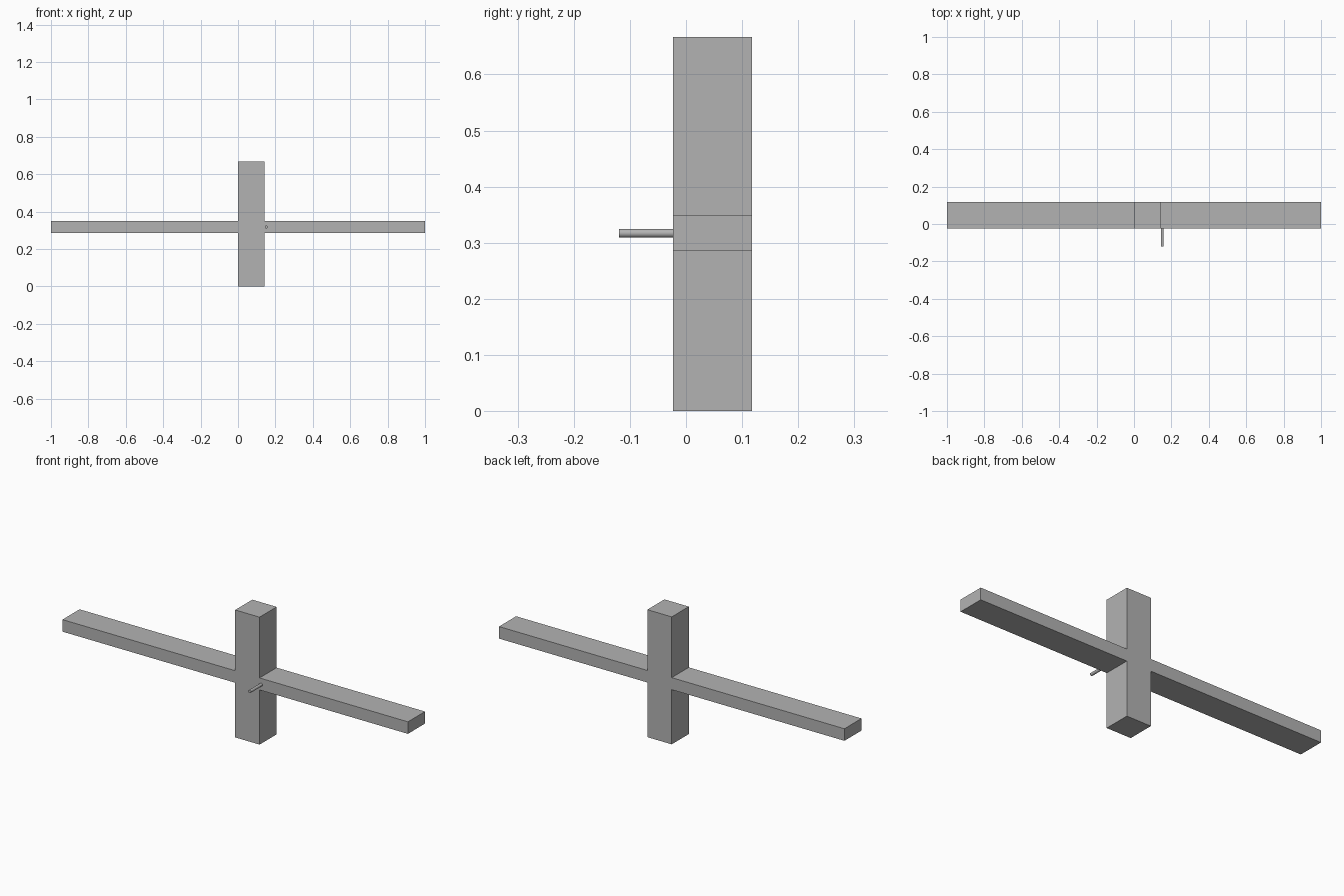
import bpy
import math
from mathutils import Vector

cube = bpy.data.objects.get("Cube")
if cube:
    bpy.data.objects.remove(cube, do_unlink=True)

# One plain grey for every part
grey = bpy.data.materials.new("plain_grey")
grey.use_nodes = True
colour = (0.45, 0.45, 0.45, 1)
grey.diffuse_color = colour
grey.node_tree.nodes["Principled BSDF"].inputs["Base Color"].default_value = colour


def box(name, low, high):
    low, high = Vector(low), Vector(high)
    bpy.ops.mesh.primitive_cube_add(size=1, location=(low + high) / 2)
    part = bpy.context.object
    part.name = name
    part.scale = high - low
    bpy.ops.object.transform_apply(location=False, rotation=False, scale=True)
    part.data.materials.append(grey)
    return part


FRONT, BACK = -0.023, 0.118

# Upright post and long crossing beam, flush front and back
box("upright_post", (0, FRONT, 0), (0.141, BACK, 0.667))
box("cross_beam", (-1, FRONT, 0.286), (1, BACK, 0.349))

# Thin round pin standing out of the beam's front
TIP = -0.119
bpy.ops.mesh.primitive_cylinder_add(
    vertices=32, radius=0.0077, depth=FRONT - TIP,
    location=(0.151, (FRONT + TIP) / 2, 0.317), rotation=(math.pi / 2, 0, 0))
pin = bpy.context.object
pin.name = "front_pin"
pin.data.materials.append(grey)
bpy.ops.object.shade_smooth_by_angle(angle=math.radians(35))
